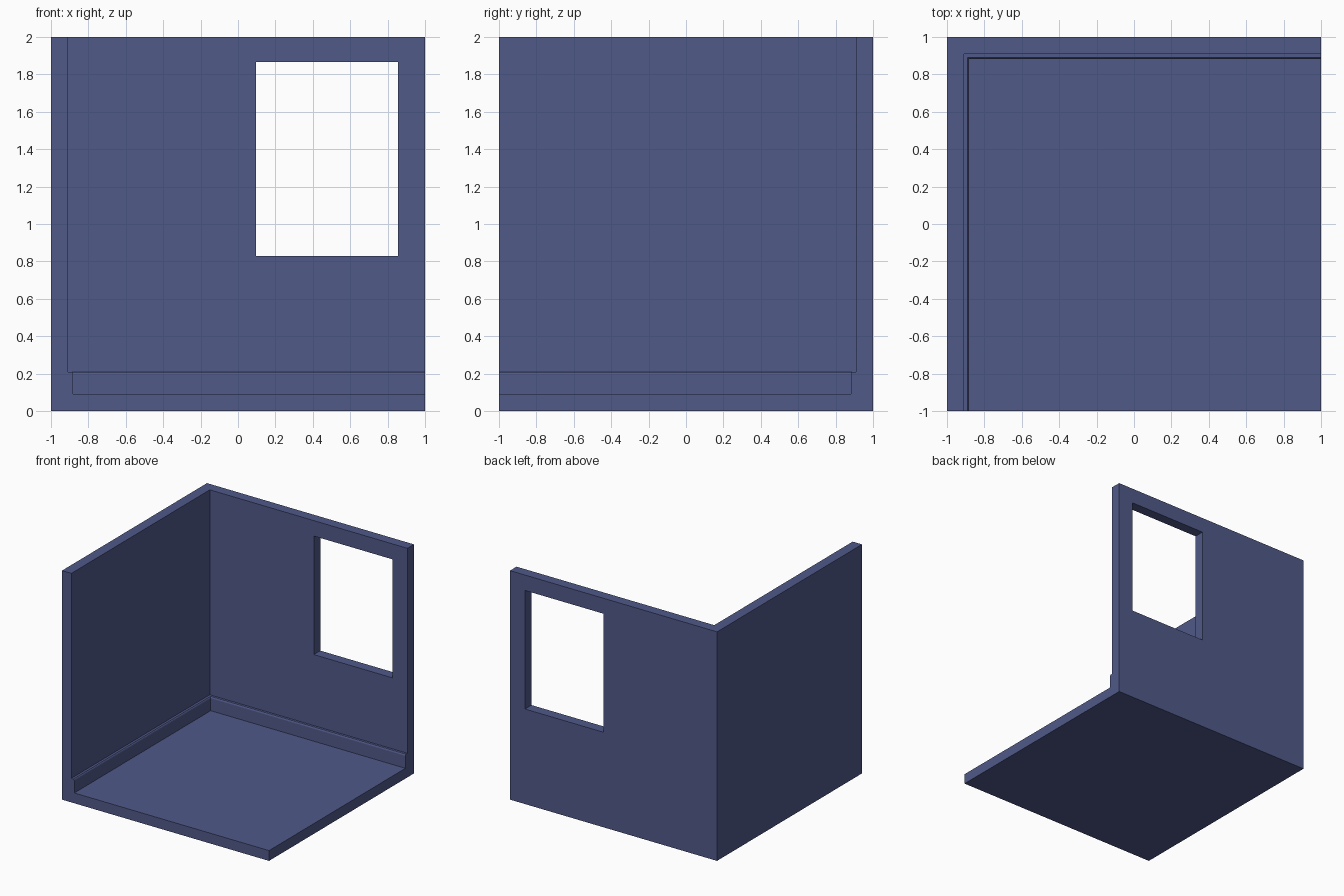
import bpy, bmesh

if "Cube" in bpy.data.objects:
    bpy.data.objects.remove(bpy.data.objects["Cube"])

T = 0.09          # wall and floor thickness
mat = bpy.data.materials.new("blue_paint")
mat.diffuse_color = (0.08, 0.10, 0.25, 1)
mat.use_nodes = True
mat.node_tree.nodes["Principled BSDF"].inputs["Base Color"].default_value = mat.diffuse_color


def finish(name, bm):
    bmesh.ops.recalc_face_normals(bm, faces=bm.faces)
    mesh = bpy.data.meshes.new(name)
    bm.to_mesh(mesh)
    bm.free()
    mesh.materials.append(mat)
    obj = bpy.data.objects.new(name, mesh)
    bpy.context.collection.objects.link(obj)
    return obj


def box(name, lo, hi):
    bm = bmesh.new()
    bmesh.ops.create_cube(bm, size=1)
    for v in bm.verts:
        v.co = [lo[i] + (v.co[i] + 0.5) * (hi[i] - lo[i]) for i in range(3)]
    return finish(name, bm)


def cut(obj, cutter):
    mod = obj.modifiers.new(cutter.name, 'BOOLEAN')
    mod.operation = 'DIFFERENCE'
    mod.solver = 'EXACT'
    mod.object = cutter
    cutter.hide_render = True
    bpy.context.view_layer.objects.active = obj
    bpy.ops.object.modifier_apply(modifier=mod.name)
    bpy.data.objects.remove(cutter)


# Floor with left and back walls, open at front, right and top
room = box("room_shell", (-1, -1, 0), (1, 1, 2))
cut(room, box("interior_cutter", (-1 + T, -1.5, T), (1.5, 1 - T, 2.5)))

# Window opening in the back wall
cut(room, box("window_cutter", (0.095, 0.7, 0.83), (0.855, 1.2, 1.865)))

# Baseboard: bevelled profile (depth, height) mitred round the corner
profile = [(0, T), (0.029, T), (0.029, 0.198), (0.027, 0.204),
           (0.021, 0.21), (0, 0.21)]
bm = bmesh.new()
x0, y0 = -1 + T, 1 - T
rings = [[bm.verts.new(p) for p in ring] for ring in (
    [(x0 + d, -1, z) for d, z in profile],
    [(x0 + d, y0 - d, z) for d, z in profile],
    [(1, y0 - d, z) for d, z in profile])]
n = len(profile)
for a, b in zip(rings, rings[1:]):
    for i in range(n):
        j = (i + 1) % n
        bm.faces.new((a[i], a[j], b[j], b[i]))
bm.faces.new(rings[0])
bm.faces.new(rings[-1])
finish("baseboard", bm)
